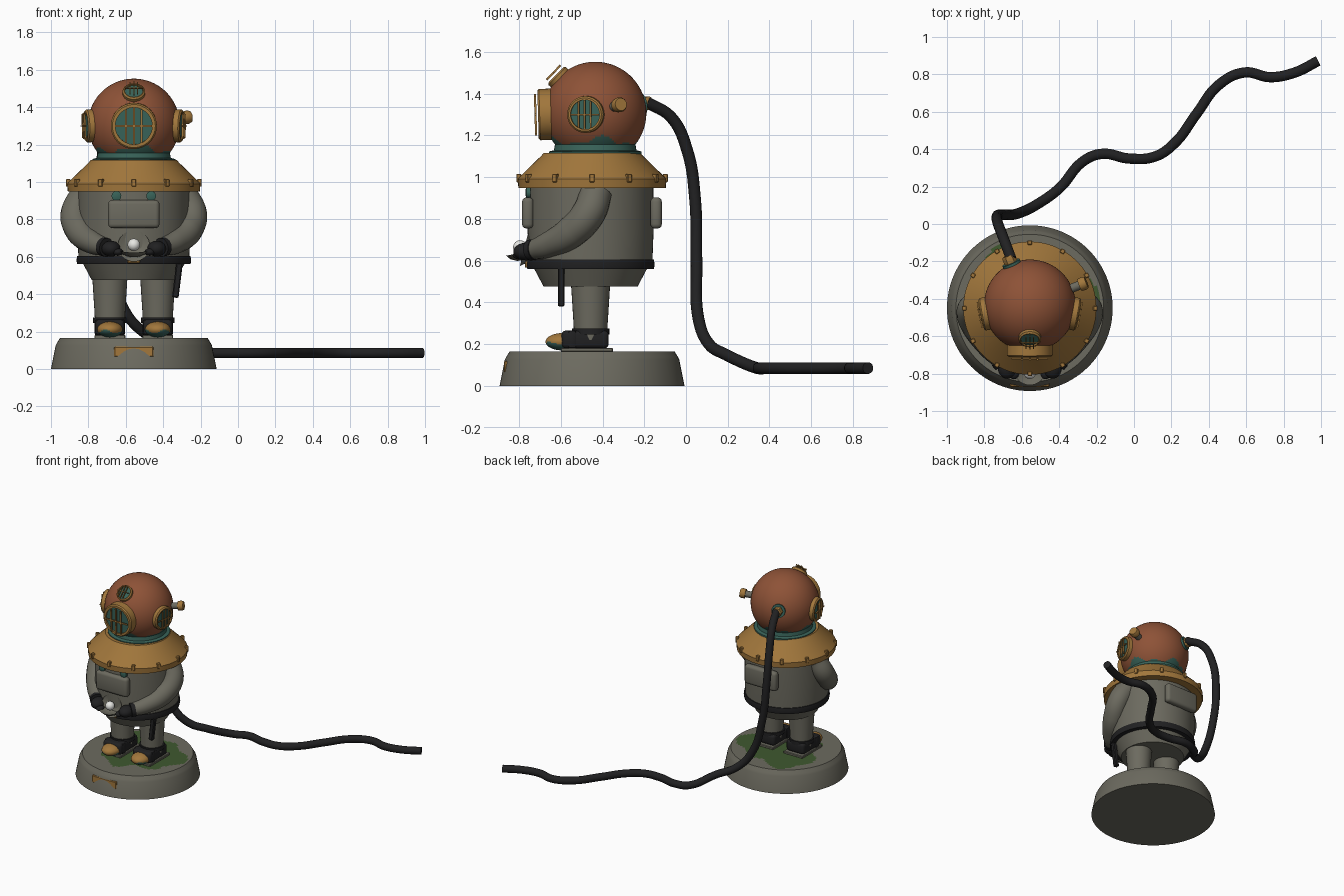
import bpy, bmesh, math
from mathutils import Vector, Matrix

if "Cube" in bpy.data.objects:
    bpy.data.objects.remove(bpy.data.objects["Cube"])

CX, CY = -0.557, -0.45                    # figure axis
HEAD = Vector((CX, -0.435, 1.307))        # helmet centre


def mat(name, r, g, b):
    m = bpy.data.materials.new(name)
    m.diffuse_color = (r, g, b, 1)
    m.use_nodes = True
    m.node_tree.nodes["Principled BSDF"].inputs["Base Color"].default_value = m.diffuse_color
    return m


COPPER = mat("copper", 0.27, 0.085, 0.038)
BRASS = mat("brass", 0.36, 0.185, 0.045)
GREY = mat("canvas grey", 0.15, 0.145, 0.115)
BLACK = mat("rubber black", 0.015, 0.015, 0.016)
TEAL = mat("patina teal", 0.04, 0.125, 0.10)
MOSS = mat("moss green", 0.05, 0.10, 0.028)
WHITE = mat("pearl white", 0.85, 0.85, 0.82)


def finish(ob, mats, angle=35):
    for m in mats:
        ob.data.materials.append(m)
    bpy.ops.object.select_all(action='DESELECT')
    ob.select_set(True)
    bpy.context.view_layer.objects.active = ob
    bpy.ops.object.shade_smooth_by_angle(angle=math.radians(angle))
    return ob


def from_bm(name, bm, mats, angle=35):
    bmesh.ops.recalc_face_normals(bm, faces=bm.faces)
    me = bpy.data.meshes.new(name)
    bm.to_mesh(me)
    bm.free()
    ob = bpy.data.objects.new(name, me)
    bpy.context.collection.objects.link(ob)
    return finish(ob, mats, angle)


def frame(loc, direction=(0, 0, 1)):
    d = Vector(direction)
    q = d.to_track_quat('Z', 'Y') if abs(d.x) + abs(d.y) > 1e-4 else Matrix().to_quaternion()
    return Matrix.Translation(Vector(loc)) @ q.to_matrix().to_4x4()


def lathe(name, profile, m, mats, closed=False, n=48, rule=None):
    """Spin (radius, height) points round local z."""
    bm = bmesh.new()
    rings = []
    for r, z in profile:
        if r < 1e-6:
            rings.append([bm.verts.new(m @ Vector((0, 0, z)))] * n)
        else:
            rings.append([bm.verts.new(m @ Vector((r * math.cos(a), r * math.sin(a), z)))
                          for a in (2 * math.pi * i / n for i in range(n))])
    pairs = list(zip(rings, rings[1:])) + ([(rings[-1], rings[0])] if closed else [])
    for a, b in pairs:
        for i in range(n):
            j = (i + 1) % n
            vs = list(dict.fromkeys((a[i], a[j], b[j], b[i])))
            if len(vs) > 2:
                f = bm.faces.new(vs)
                if rule:
                    f.material_index = rule(f.calc_center_median())
    return from_bm(name, bm, mats)


def box(name, size, m, mats, bevel=0.0, seg=3):
    bm = bmesh.new()
    bmesh.ops.create_cube(bm, size=1, matrix=Matrix.Diagonal((*size, 1)))
    if bevel:
        bmesh.ops.bevel(bm, geom=bm.edges[:], offset=bevel, segments=seg, profile=0.5, affect='EDGES')
    bm.transform(m)
    return from_bm(name, bm, mats)


def ball(name, size, loc, mats, rule=None, u=32, v=20):
    bm = bmesh.new()
    bmesh.ops.create_uvsphere(bm, u_segments=u, v_segments=v, radius=1,
                              matrix=Matrix.Translation(Vector(loc)) @ Matrix.Diagonal((*size, 1)))
    if rule:
        for f in bm.faces:
            f.material_index = rule(f.calc_center_median())
    return from_bm(name, bm, mats)


def tube(name, pts, radius, mats):
    cu = bpy.data.curves.new(name, 'CURVE')
    cu.dimensions = '3D'
    cu.bevel_depth, cu.bevel_resolution, cu.resolution_u = radius, 6, 10
    cu.use_fill_caps = True
    sp = cu.splines.new('BEZIER')
    sp.bezier_points.add(len(pts) - 1)
    for p, co in zip(sp.bezier_points, pts):
        p.co = co[:3]
        p.radius = co[3] if len(co) > 3 else 1
        p.handle_left_type = p.handle_right_type = 'AUTO'
    ob = bpy.data.objects.new(name, cu)
    bpy.context.collection.objects.link(ob)
    bpy.ops.object.select_all(action='DESELECT')
    ob.select_set(True)
    bpy.context.view_layer.objects.active = ob
    bpy.ops.object.convert(target='MESH')
    return finish(bpy.context.object, mats)


# Base with mossy top and front plate
def moss(c):
    x, y = c.x - CX, c.y - CY
    a, r = math.atan2(y, x), math.hypot(x, y)
    edge = 0.32 + 0.04 * math.sin(3 * a + 1) + 0.025 * math.sin(7 * a) - 0.09 * max(0, -math.sin(a + 0.5))
    return 1 if c.z > 0.164 and r < edge else 0


top = [(0.395 * (1 - i / 24), 0.165) for i in range(25)]
lathe("base", [(0, 0), (0.443, 0), (0.418, 0.125), (0.41, 0.14)] + top, frame((CX, CY, 0)),
      [GREY, MOSS], n=96, rule=moss)
box("base_plate", (0.21, 0.03, 0.055), frame((CX, -0.856, 0.092)), [BRASS], 0.004, 1)

# Suit body, belt and buckle
axis = frame((CX, -0.457, 0))
lathe("suit_body", [(0, 0.475), (0.225, 0.475), (0.27, 0.56), (0.295, 0.565), (0.302, 0.75),
                    (0.30, 0.96), (0, 0.96)], axis, [GREY], n=64)
lathe("belt", [(0.27, 0.56), (0.303, 0.56), (0.307, 0.58), (0.303, 0.605), (0.27, 0.605)], axis,
      [BLACK], True, 64)
box("belt_buckle", (0.065, 0.02, 0.035), frame((CX, -0.762, 0.583)), [BRASS], 0.004, 1)
box("chest_weight", (0.275, 0.055, 0.15), frame((CX, -0.758, 0.828)), [GREY], 0.022)
box("back_weight", (0.275, 0.055, 0.15), frame((CX, -0.143, 0.828)), [GREY], 0.022)
knife = Matrix.Translation((-0.322, -0.598, 0.49)) @ Matrix.Rotation(math.radians(7), 4, 'Y')
box("knife_sheath", (0.035, 0.032, 0.22), knife, [BLACK], 0.006, 1)

# Corselet with rim clamps
lathe("corselet", [(0, 0.948), (0.353, 0.948), (0.356, 0.99), (0.348, 1.0), (0.24, 1.105), (0.232, 1.116),
                   (0, 1.116)], frame((CX, CY, 0)), [BRASS], n=64)
for i in range(12):
    a = math.pi * i / 6
    m = (Matrix.Translation((CX, CY, 0.995)) @ Matrix.Rotation(a, 4, 'Z') @ Matrix.Translation((0.351, 0, 0)))
    box("rim_clamp", (0.024, 0.024, 0.04), m, [BRASS], 0.003, 1)
lathe("neck_ring", [(0.15, 1.10), (0.222, 1.10), (0.222, 1.122), (0.198, 1.128), (0.19, 1.17), (0.15, 1.17)],
      frame((HEAD.x, HEAD.y, 0)), [TEAL], True)


# Helmet with patina round its foot
def patina(c):
    a = math.atan2(c.y - HEAD.y, c.x - HEAD.x)
    return 1 if c.z < 1.172 + 0.016 * math.sin(4 * a + 1) + 0.012 * math.sin(9 * a) else 0


ball("helmet", (0.245, 0.245, 0.245), HEAD, [COPPER, TEAL], patina, 96, 72)


# Portholes: ring, glass and grille
def porthole(name, d, r, start, end, grille):
    m = frame(HEAD, d)
    k = r * 0.8
    lathe(name + "_ring", [(k, start), (r, start), (r, end - 0.008), (r - 0.008, end), (k, end)], m, [BRASS], True)
    lathe(name + "_glass", [(0, end - 0.012), (k + 0.002, end - 0.012), (k + 0.002, start), (0, start)], m, [TEAL])
    w = r * 0.085
    for t in (-0.42, 0, 0.42):
        box(name + "_bar", (w, 2 * k * math.sqrt(1 - t * t), 0.01),
            m @ Matrix.Translation((t * k, 0, grille)), [BRASS])
    box(name + "_crossbar", (2 * k, w, 0.008), m @ Matrix.Translation((0, 0, grille)), [BRASS])


porthole("front_window", (0, -1, -0.03), 0.123, 0.19, 0.274, 0.286)
porthole("top_window", (0, -0.72, 0.7), 0.06, 0.22, 0.262, 0.278)
for s, side in ((-1, "left"), (1, "right")):
    porthole(side + "_window", (s, -0.19, -0.03), 0.088, 0.215, 0.264, 0.272)
    off = lambda x, s=s: CX + s * x
    # Chest studs
    lathe(side + "_stud", [(0, 0), (0.026, 0), (0.026, 0.02), (0.012, 0.024), (0, 0.024)],
          frame((off(0.093), -0.745, 0.925), (0, -1, 0)), [TEAL], n=20)
    # Arms and gloves
    tube(side + "_arm", [(off(0.265), -0.43, 0.93, 1), (off(0.312), -0.465, 0.83, 1.02),
                         (off(0.285), -0.55, 0.735, 1), (off(0.215), -0.66, 0.675, 0.8),
                         (off(0.15), -0.735, 0.65, 0.6)], 0.078, [GREY])
    lathe(side + "_cuff", [(0, 0), (0.05, 0), (0.05, 0.03), (0, 0.03)],
          frame((off(0.165), -0.725, 0.653), (-s * 0.65, -0.75, -0.1)), [BLACK], n=24)
    ball(side + "_glove", (0.05, 0.062, 0.042), (off(0.122), -0.765, 0.643), [BLACK])
    ball(side + "_thumb", (0.028, 0.035, 0.02), (off(0.085), -0.795, 0.625), [BLACK])
    # Legs and boots
    lathe(side + "_leg", [(0, 0.22), (0.078, 0.22), (0.082, 0.30), (0.094, 0.49), (0, 0.49)],
          frame((off(0.128), -0.457, 0)), [GREY], n=32)
    box(side + "_boot", (0.155, 0.225, 0.085), frame((off(0.128), -0.483, 0.222)), [BLACK], 0.02)
    lathe(side + "_boot_cuff", [(0.06, 0.245), (0.09, 0.245), (0.09, 0.275), (0.06, 0.275)],
          frame((off(0.128), -0.457, 0)), [BLACK], True, 32)
    box(side + "_boot_strap", (0.162, 0.04, 0.085), frame((off(0.128), -0.545, 0.222)), [BLACK], 0.01, 2)
    box(side + "_sole", (0.165, 0.25, 0.02), frame((off(0.128), -0.475, 0.172)), [GREY], 0.004, 1)
    ball(side + "_toe_cap", (0.068, 0.085, 0.042), (off(0.128), -0.588, 0.211), [BRASS, TEAL],
         lambda c: 1 if c.z < 0.2 + 0.01 * math.sin(60 * c.x) else 0)

# Open shell with a pearl
dish = [(0, -0.03), (0.04, -0.024), (0.07, -0.01), (0.086, 0.01), (0.07, 0.002), (0.04, -0.014), (0, -0.02)]
lathe("upper_shell", dish, frame((CX, -0.765, 0.655), (0, -1, 0.25)), [GREY], n=32)
lathe("lower_shell", dish, frame((CX, -0.775, 0.63), (0, -0.2, 1)), [GREY], n=32)
ball("pearl", (0.033, 0.033, 0.033), (CX, -0.795, 0.664), [WHITE])

# Exhaust spout on the right of the helmet
m = frame(HEAD, (0.27, 0.11, 0.037))
lathe("spout_pipe", [(0, 0.2), (0.024, 0.2), (0.024, 0.31), (0, 0.31)], m, [GREY], n=24)
lathe("spout_cap", [(0, 0.29), (0.034, 0.29), (0.036, 0.315), (0.03, 0.33), (0, 0.33)], m, [BRASS], n=24)

# Hose coupling and air hose
m = frame(HEAD, (-0.11, 0.25, 0.047))
lathe("coupling_flange", [(0, 0.2), (0.05, 0.2), (0.05, 0.254), (0, 0.254)], m, [TEAL], n=24)
lathe("coupling_nut", [(0, 0.25), (0.036, 0.25), (0.036, 0.285), (0.03, 0.295), (0, 0.295)], m, [BRASS], n=6)
tube("air_hose", [(-0.655, -0.19, 1.36), (-0.70, -0.07, 1.285), (-0.728, 0.005, 1.13), (-0.732, 0.043, 0.9),
                  (-0.70, 0.05, 0.61), (-0.61, 0.06, 0.32), (-0.51, 0.11, 0.2), (-0.40, 0.19, 0.15),
                  (-0.265, 0.34, 0.085), (-0.17, 0.375, 0.085), (-0.025, 0.35, 0.085), (0.11, 0.36, 0.085),
                  (0.215, 0.43, 0.085), (0.335, 0.59, 0.085), (0.455, 0.745, 0.085), (0.59, 0.81, 0.085),
                  (0.73, 0.785, 0.085), (0.86, 0.81, 0.085), (0.985, 0.872, 0.085)], 0.028, [BLACK])
